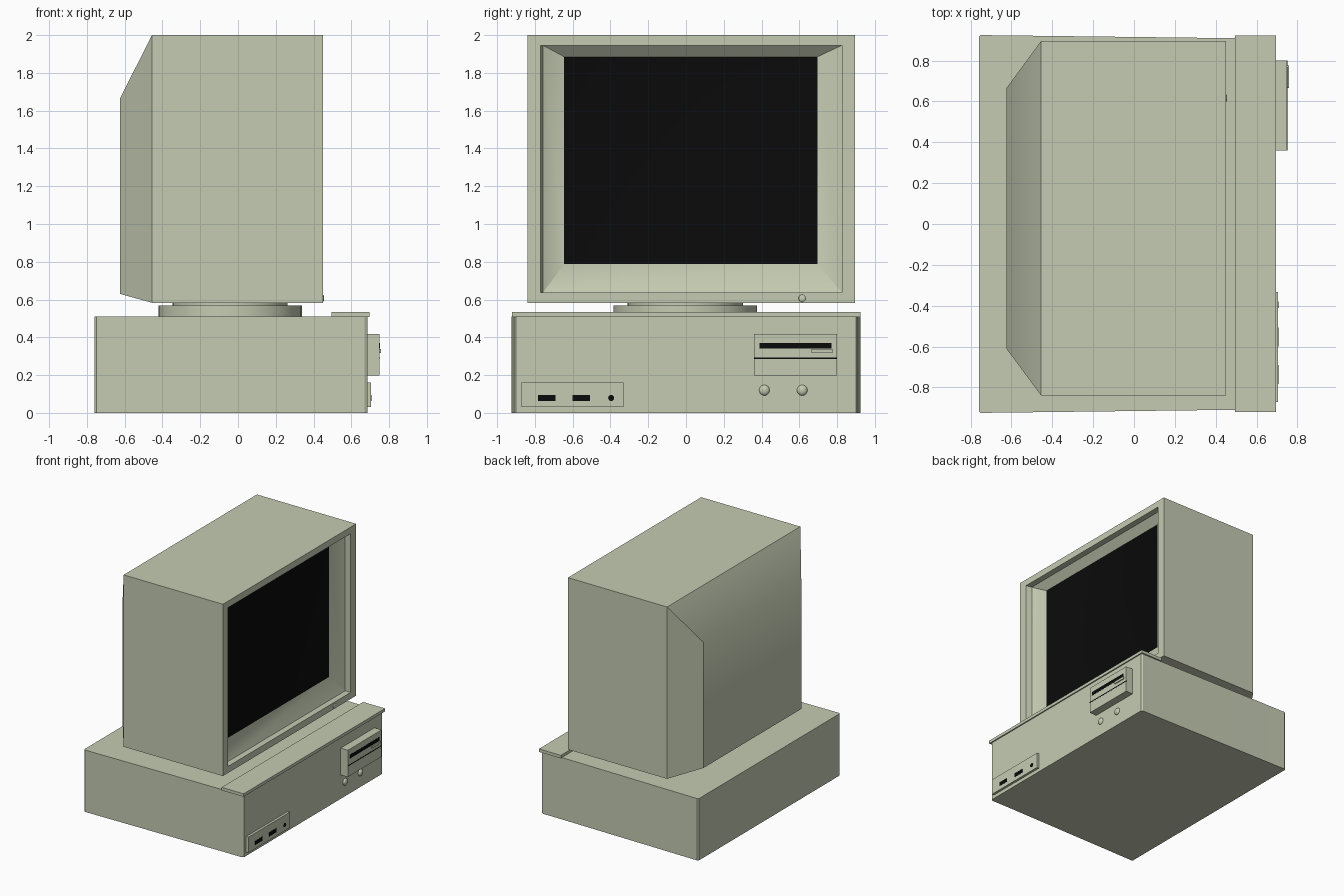
import bpy, bmesh, math

if "Cube" in bpy.data.objects:
    bpy.data.objects.remove(bpy.data.objects["Cube"])


def material(name, color):
    m = bpy.data.materials.new(name)
    m.diffuse_color = color
    m.use_nodes = True
    m.node_tree.nodes["Principled BSDF"].inputs["Base Color"].default_value = m.diffuse_color
    return m


BEIGE = material("beige_plastic", (0.56, 0.60, 0.45, 1))
BLACK = material("black_glass", (0.003, 0.003, 0.003, 1))


def finish(obj, mat=BEIGE, smooth=False):
    if not obj.data.materials:
        obj.data.materials.append(mat)
    if smooth:
        bpy.ops.object.select_all(action='DESELECT')
        obj.select_set(True)
        bpy.context.view_layer.objects.active = obj
        bpy.ops.object.shade_smooth_by_angle(angle=math.radians(30))
    return obj


def from_bmesh(name, bm):
    bmesh.ops.recalc_face_normals(bm, faces=bm.faces)
    me = bpy.data.meshes.new(name)
    bm.to_mesh(me)
    bm.free()
    obj = bpy.data.objects.new(name, me)
    bpy.context.collection.objects.link(obj)
    return obj


def box(name, x, y, z, mat=BEIGE):
    bpy.ops.mesh.primitive_cube_add(size=1)
    o = bpy.context.object
    o.name = name
    for v in o.data.vertices:
        v.co = [(r[0] + r[1]) / 2 + c * (r[1] - r[0]) for r, c in zip((x, y, z), v.co)]
    return finish(o, mat)


def disc(name, centre, radius, depth, mat=BEIGE, facing_x=False, sides=32):
    bpy.ops.mesh.primitive_cylinder_add(vertices=sides, radius=radius, depth=depth, location=centre,
                                        rotation=(0, math.pi / 2 if facing_x else 0, 0))
    o = bpy.context.object
    o.name = name
    return finish(o, mat, True)


def button(name, centre, radius, depth):
    bpy.ops.mesh.primitive_uv_sphere_add(segments=20, ring_count=10, radius=radius, location=centre)
    o = bpy.context.object
    o.name = name
    o.scale.x = depth / radius
    return finish(o, BEIGE, True)


# Computer case: slightly tapered plan with chamfered corners, extruded upward
half = [(-0.76, 0.915), (-0.75, 0.925), (0.48, 0.91), (0.67, 0.91), (0.685, 0.90)]
plan = half + [(x, -y) for x, y in reversed(half)]
bm = bmesh.new()
face = bm.faces.new([bm.verts.new((x, y, 0)) for x, y in plan])
ext = bmesh.ops.extrude_face_region(bm, geom=[face])
bmesh.ops.translate(bm, vec=(0, 0, 0.51),
                    verts=[g for g in ext["geom"] if isinstance(g, bmesh.types.BMVert)])
finish(from_bmesh("computer_case", bm), smooth=True)

# Overhanging lip along the top front of the case
box("case_top_lip", (0.495, 0.695), (-0.92, 0.923), (0.508, 0.533))

# Floppy drive with slots and eject button
box("drive_bezel", (0.68, 0.75), (0.36, 0.80), (0.197, 0.418))
box("drive_slot", (0.74, 0.7515), (0.39, 0.77), (0.34, 0.37), BLACK)
box("drive_groove", (0.74, 0.751), (0.36, 0.80), (0.284, 0.292), BLACK)
box("eject_button", (0.74, 0.758), (0.665, 0.775), (0.318, 0.338))

# Power and reset buttons
for i, y in enumerate((0.415, 0.615)):
    button(f"case_button_{i + 1}", (0.685, y, 0.12), 0.028, 0.018)

# Port panel with two sockets and a jack
box("port_panel", (0.68, 0.705), (-0.872, -0.332), (0.03, 0.16))
for i, y in enumerate((-0.783, -0.60)):
    box(f"port_socket_{i + 1}", (0.70, 0.7065), (y, y + 0.092), (0.062, 0.095), BLACK)
disc("port_jack", (0.70, -0.396, 0.079), 0.016, 0.013, BLACK, True)

# Swivel stand
disc("stand_lower_disc", (-0.042, -0.004, 0.5375), 0.38, 0.063)
disc("stand_upper_disc", (-0.042, -0.004, 0.575), 0.305, 0.03)

# Monitor: rectangular sections lofted from the back, over the front rim, into the screen recess
sections = [  # x, y range, z range
    (-0.625, -0.61, 0.665, 0.63, 1.665),
    (-0.455, -0.84, 0.896, 0.583, 2.0),
    (0.45, -0.84, 0.896, 0.583, 2.0),
    (0.45, -0.77, 0.825, 0.637, 1.946),
    (0.40, -0.757, 0.825, 0.637, 1.946),
    (0.345, -0.645, 0.696, 0.787, 1.885),
]
bm = bmesh.new()
rings = [[bm.verts.new((x, y, z)) for y, z in ((y0, z0), (y1, z0), (y1, z1), (y0, z1))]
         for x, y0, y1, z0, z1 in sections]
for a, b in zip(rings, rings[1:]):
    for i in range(4):
        j = (i + 1) % 4
        bm.faces.new((a[i], a[j], b[j], b[i]))
bm.faces.new(rings[0])
bm.faces.new(rings[-1]).material_index = 1
monitor = from_bmesh("monitor_housing", bm)
monitor.data.materials.append(BEIGE)
monitor.data.materials.append(BLACK)
finish(monitor, smooth=True)

# Monitor power button
button("monitor_button", (0.45, 0.615, 0.607), 0.019, 0.006)
